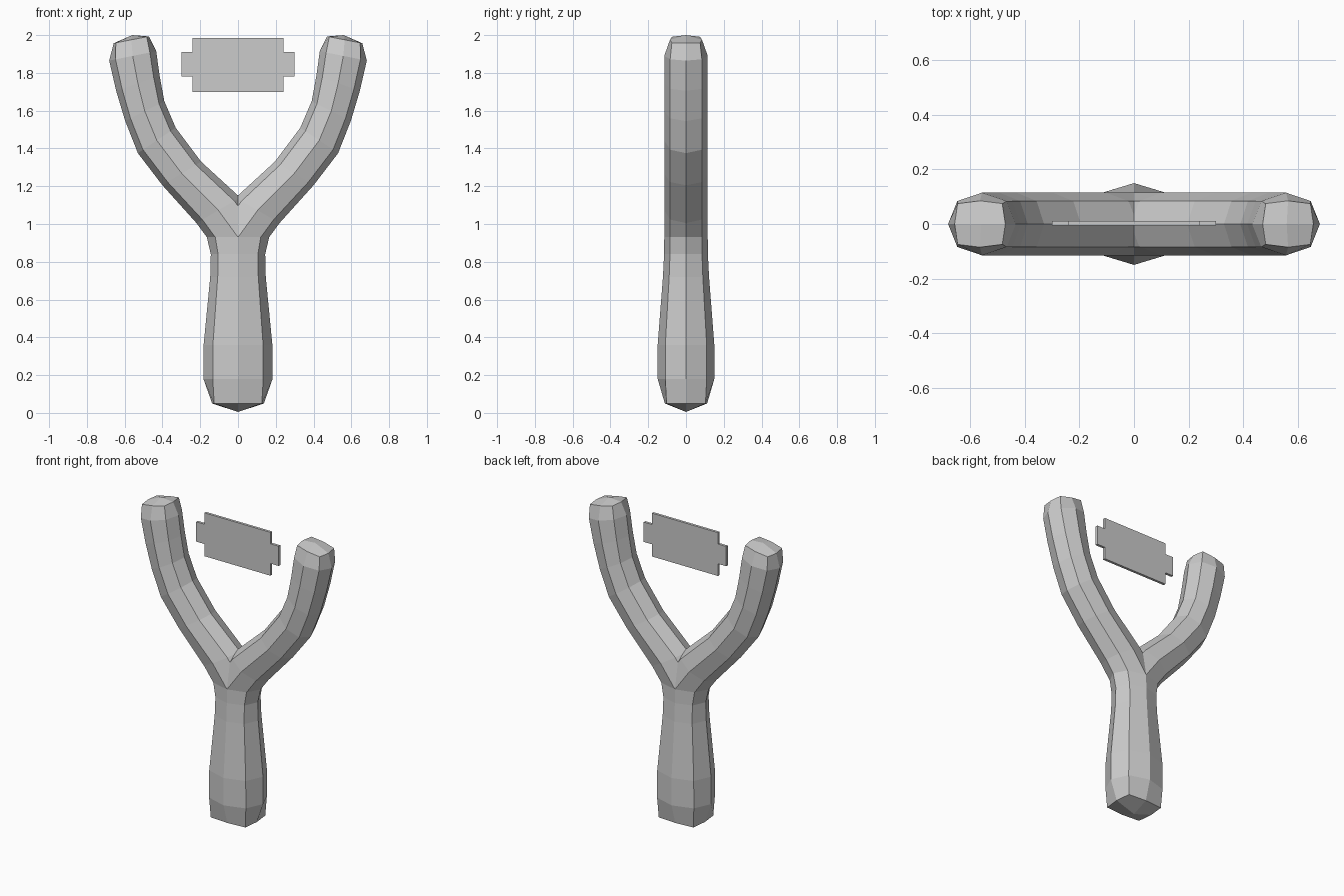
import bpy, bmesh
from mathutils import Vector

if "Cube" in bpy.data.objects:
    bpy.data.objects.remove(bpy.data.objects["Cube"])

# Each ring: outer (x, z), inner (x, z), half depth in y, squareness of the octagon
K = 0.73
rings = [
    ((0.137, 0.05), (-0.137, 0.05), 0.112, 0.92),
    ((0.183, 0.18), (-0.183, 0.18), 0.15, K),
    ((0.182, 0.36), (-0.182, 0.36), 0.15, K),
    ((0.147, 0.72), (-0.147, 0.72), 0.122, K),
    ((0.144, 0.84), (-0.144, 0.84), 0.116, K),
    ((0.165, 0.93), (-0.165, 0.93), 0.115, K),
    ((0.22, 1.005), (-0.012, 1.14), 0.115, K),
    ((0.40, 1.205), (0.195, 1.33), 0.115, K),
    ((0.53, 1.375), (0.33, 1.51), 0.115, K),
    ((0.597, 1.545), (0.39, 1.65), 0.115, K),
    ((0.645, 1.705), (0.415, 1.785), 0.115, K),
    ((0.682, 1.865), (0.433, 1.915), 0.115, K),
    ((0.658, 1.957), (0.472, 1.993), 0.085, 0.88),
]


def add_ring(bm, outer, inner, depth, k):
    o, i = Vector((outer[0], 0, outer[1])), Vector((inner[0], 0, inner[1]))
    mid, half, y = (o + i) / 2, (o - i) / 2, Vector((0, depth, 0))
    steps = [(1, 0), (k, k), (0, 1), (-k, k), (-1, 0), (-k, -k), (0, -1), (k, -k)]
    return [bm.verts.new(mid + half * a + y * b) for a, b in steps]


def cap(bm, ring, centre):
    # Four quads meeting at a raised centre point
    c = bm.verts.new(centre)
    for n in range(0, 8, 2):
        bm.faces.new((c, ring[n], ring[n + 1], ring[(n + 2) % 8]))


def make_object(name, bm):
    bmesh.ops.recalc_face_normals(bm, faces=bm.faces[:])
    mesh = bpy.data.meshes.new(name)
    bm.to_mesh(mesh)
    bm.free()
    obj = bpy.data.objects.new(name, mesh)
    bpy.context.collection.objects.link(obj)
    return obj


# Forked frame: handle bending into one arm, cut at x = 0 and mirrored
bm = bmesh.new()
loops = [add_ring(bm, *r) for r in rings]
for a, b in zip(loops, loops[1:]):
    for n in range(8):
        m = (n + 1) % 8
        bm.faces.new((a[n], a[m], b[m], b[n]))
cap(bm, loops[0], (0, 0, 0.005))
cap(bm, loops[-1], (0.56, 0, 2.0))
bmesh.ops.recalc_face_normals(bm, faces=bm.faces[:])
bmesh.ops.bisect_plane(bm, geom=bm.verts[:] + bm.edges[:] + bm.faces[:], dist=1e-5,
                       plane_co=(0, 0, 0), plane_no=(1, 0, 0), clear_inner=True)
frame = make_object("forked_frame", bm)
mirror = frame.modifiers.new("mirror", 'MIRROR')
mirror.use_clip = True

# Pouch: thin plate with a tab at each end
bm = bmesh.new()
half = [(0.24, 1.70), (0.24, 1.78), (0.30, 1.78), (0.30, 1.91), (0.24, 1.91), (0.24, 1.985)]
outline = half + [(-x, z) for x, z in reversed(half)]
face = bm.faces.new([bm.verts.new((x, -0.006, z)) for x, z in outline])
ext = bmesh.ops.extrude_face_region(bm, geom=[face])
bmesh.ops.translate(bm, vec=(0, 0.017, 0),
                    verts=[g for g in ext["geom"] if isinstance(g, bmesh.types.BMVert)])
make_object("pouch", bm)
